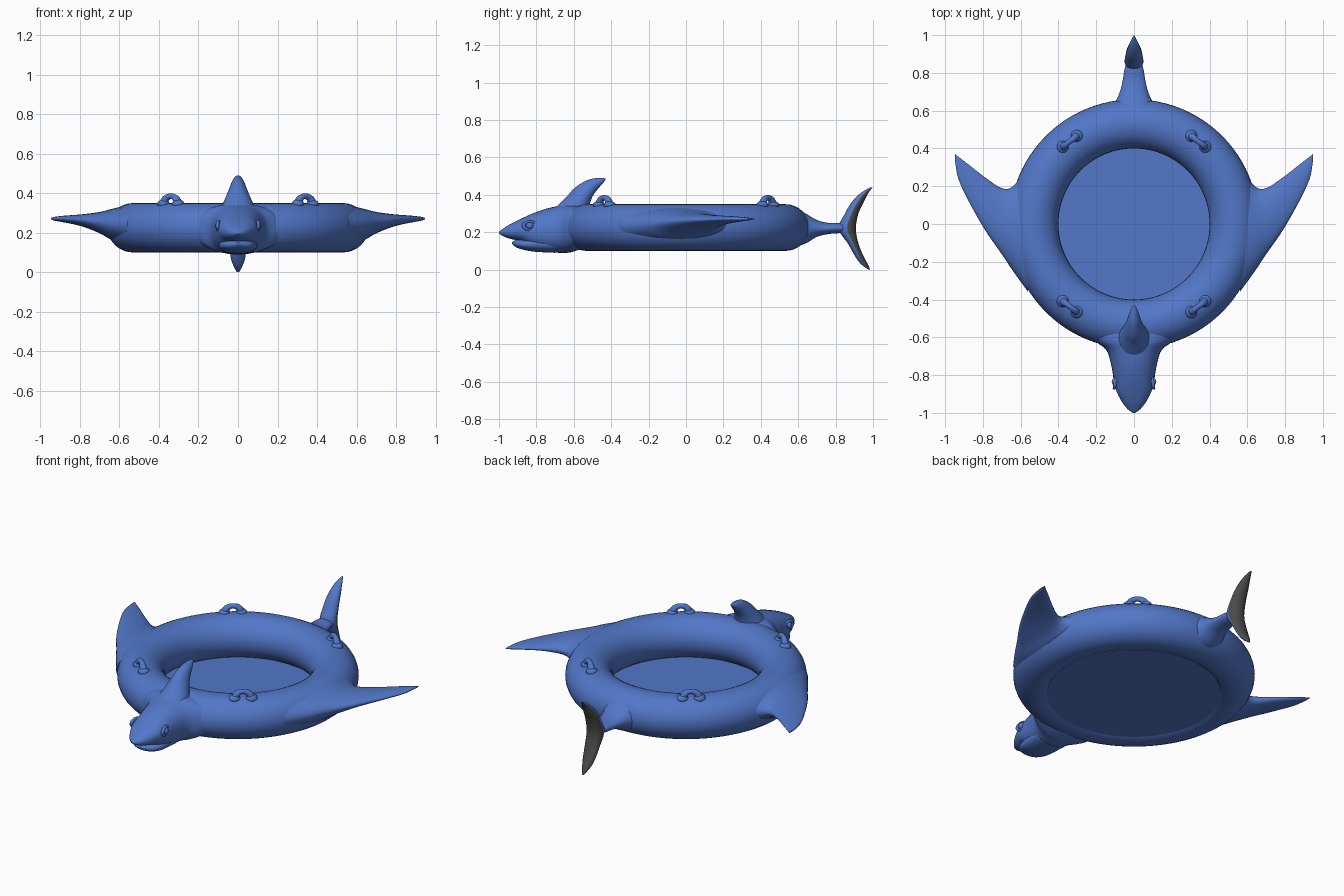
import bpy, bmesh
from math import sin, cos, pi, copysign, atan2
from mathutils import Vector

if "Cube" in bpy.data.objects:
    bpy.data.objects.remove(bpy.data.objects["Cube"])


def material(name, rgb):
    m = bpy.data.materials.new(name)
    m.diffuse_color = (*rgb, 1)
    m.use_nodes = True
    m.node_tree.nodes["Principled BSDF"].inputs["Base Color"].default_value = m.diffuse_color
    return m


BLUE = material("blue_vinyl", (0.085, 0.185, 0.58))
GREY = material("grey_inside", (0.07, 0.07, 0.065))


def finish(ob, name, angle=0.9):
    ob.name = name
    ob.data.materials.clear()
    ob.data.materials.append(BLUE)
    bpy.ops.object.select_all(action='DESELECT')
    ob.select_set(True)
    bpy.context.view_layer.objects.active = ob
    bpy.ops.object.shade_smooth_by_angle(angle=angle)
    return ob


def smooth_sections(secs, steps):
    """Catmull-Rom interpolation between cross-sections."""
    out = []
    for i in range(len(secs) - 1):
        p0, p1, p2 = secs[max(i - 1, 0)], secs[i], secs[i + 1]
        p3 = secs[min(i + 2, len(secs) - 1)]
        for k in range(steps):
            t = k / steps
            out.append([0.5 * (2 * b + (c - a) * t + (2 * a - 5 * b + 4 * c - d) * t * t
                               + (3 * b - a - 3 * c + d) * t ** 3)
                        for a, b, c, d in zip(p0, p1, p2, p3)])
    return out + [list(secs[-1])]


def loft(name, axis, secs, power=2.0, n=32, steps=5, mirror=False):
    """Sections are (position, a_min, a_max, b_min, b_max) across the given axis."""
    bm = bmesh.new()
    rings = []
    for t, a0, a1, b0, b1 in smooth_sections(secs, steps):
        ring = []
        for k in range(n):
            c, s = cos(2 * pi * k / n), sin(2 * pi * k / n)
            a = (a0 + a1) / 2 + (a1 - a0) / 2 * copysign(abs(c) ** (2 / power), c)
            b = (b0 + b1) / 2 + (b1 - b0) / 2 * copysign(abs(s) ** (2 / power), s)
            co = [a, b]
            co.insert("xyz".index(axis), t)
            if mirror:
                co[0] = -co[0]
            ring.append(bm.verts.new(co))
        rings.append(ring)
    for r, q in zip(rings, rings[1:]):
        for k in range(n):
            j = (k + 1) % n
            bm.faces.new((r[k], r[j], q[j], q[k]))
    bm.faces.new(rings[0])
    bm.faces.new(rings[-1])
    bmesh.ops.recalc_face_normals(bm, faces=bm.faces[:])
    me = bpy.data.meshes.new(name)
    bm.to_mesh(me)
    bm.free()
    ob = bpy.data.objects.new(name, me)
    bpy.context.collection.objects.link(ob)
    return finish(ob, name)


def sym(rows):
    """(position, half width, z low, z high) -> full section."""
    return [(t, -w, w, lo, hi) for t, w, lo, hi in rows]


# inflated ring and its floor
bpy.ops.mesh.primitive_torus_add(location=(0, 0, 0.225), major_radius=0.53, minor_radius=0.13,
                                 major_segments=96, minor_segments=32)
bpy.context.object.scale.z = 0.125 / 0.13
finish(bpy.context.object, "ring")
bpy.ops.mesh.primitive_cylinder_add(vertices=96, radius=0.475, depth=0.006, location=(0, 0, 0.112))
finish(bpy.context.object, "floor")

# head: upper snout and lower jaw
loft("head", "y", sym([
    (-0.56, 0.25, 0.11, 0.34), (-0.62, 0.205, 0.092, 0.348), (-0.67, 0.145, 0.09, 0.343),
    (-0.75, 0.12, 0.095, 0.325), (-0.82, 0.108, 0.115, 0.30), (-0.88, 0.095, 0.15, 0.273),
    (-0.94, 0.065, 0.165, 0.243), (-0.98, 0.034, 0.18, 0.218), (-1.0, 0.006, 0.193, 0.203)]), 2.3)
loft("jaw", "y", sym([
    (-0.70, 0.10, 0.09, 0.19), (-0.80, 0.095, 0.095, 0.18), (-0.86, 0.085, 0.104, 0.168),
    (-0.905, 0.06, 0.118, 0.16), (-0.93, 0.012, 0.138, 0.148)]), 2.2)

# dorsal fin, lofted upward
loft("dorsal_fin", "z", [
    (0.30, -0.10, 0.10, -0.73, -0.50), (0.34, -0.08, 0.08, -0.69, -0.515),
    (0.39, -0.058, 0.058, -0.638, -0.50), (0.43, -0.042, 0.042, -0.603, -0.472),
    (0.465, -0.028, 0.028, -0.555, -0.442), (0.483, -0.015, 0.015, -0.515, -0.43),
    (0.49, -0.004, 0.004, -0.475, -0.44)])

# tail stalk and vertical fluke with grey rear face
loft("tail_stalk", "y", sym([
    (0.58, 0.17, 0.12, 0.335), (0.64, 0.105, 0.14, 0.30), (0.70, 0.075, 0.175, 0.266),
    (0.76, 0.06, 0.19, 0.25), (0.82, 0.05, 0.195, 0.25), (0.87, 0.035, 0.205, 0.24)]))
fluke = loft("tail_fluke", "z", [
    (z, -w, w, lead, rear) for z, lead, rear, w in [
        (0.0, 0.975, 0.985, 0.005), (0.03, 0.935, 0.972, 0.022), (0.07, 0.905, 0.95, 0.036),
        (0.14, 0.865, 0.922, 0.045), (0.22, 0.815, 0.908, 0.05), (0.30, 0.85, 0.922, 0.045),
        (0.36, 0.885, 0.95, 0.036), (0.41, 0.935, 0.975, 0.022), (0.44, 0.985, 0.998, 0.005)]])
fluke.data.materials.append(GREY)
for i, p in enumerate(fluke.data.polygons):
    if i % 32 < 16 and abs(p.normal.z) < 0.97:
        p.material_index = 1

# side fins, eyes
fin = [(0.56, -0.36, 0.30, 0.13, 0.34), (0.64, -0.25, 0.20, 0.163, 0.32),
       (0.70, -0.16, 0.19, 0.197, 0.305), (0.79, -0.03, 0.248, 0.232, 0.293),
       (0.88, 0.13, 0.318, 0.252, 0.286), (0.93, 0.24, 0.356, 0.261, 0.28),
       (0.947, 0.33, 0.37, 0.268, 0.274)]
for side, sx in (("right", 1), ("left", -1)):
    loft("side_fin_" + side, "x", fin, mirror=sx < 0)
    bpy.ops.mesh.primitive_uv_sphere_add(segments=20, ring_count=12, radius=0.02,
                                         location=(sx * 0.098, -0.835, 0.235))
    finish(bpy.context.object, "eye_" + side)
    bpy.ops.mesh.primitive_torus_add(location=(sx * 0.099, -0.835, 0.235), major_radius=0.03,
                                     minor_radius=0.009, major_segments=28, minor_segments=10,
                                     rotation=(0, pi / 2, sx * 0.15))
    bpy.context.object.scale = (0.75, 1.1, 1)
    finish(bpy.context.object, "eyelid_" + side)


# four carry handles: tangential arches on flattened pads
def handle(name, x, y):
    ang = atan2(y, x) + pi / 2
    d = Vector((cos(ang), sin(ang), 0))
    base = Vector((x, y, 0.345))
    cu = bpy.data.curves.new(name, 'CURVE')
    cu.dimensions = '3D'
    cu.bevel_depth = 0.015
    cu.bevel_resolution = 4
    sp = cu.splines.new('POLY')
    sp.points.add(14)
    for k, pt in enumerate(sp.points):
        a = pi * k / 14
        pt.co = (*(base + d * 0.044 * cos(a) + Vector((0, 0, 0.04 * sin(a)))), 1)
        pt.radius = 0.95 + 0.5 * cos(a) ** 2
    cu.materials.append(BLUE)
    bpy.context.collection.objects.link(bpy.data.objects.new(name, cu))
    for end in (-1, 1):
        bpy.ops.mesh.primitive_uv_sphere_add(segments=20, ring_count=10, radius=0.032,
                                             location=base + d * 0.047 * end)
        bpy.context.object.scale.z = 0.7
        finish(bpy.context.object, name + "_pad")


for sx in (-1, 1):
    for sy in (-1, 1):
        handle("handle", sx * 0.34, sy * 0.437)
